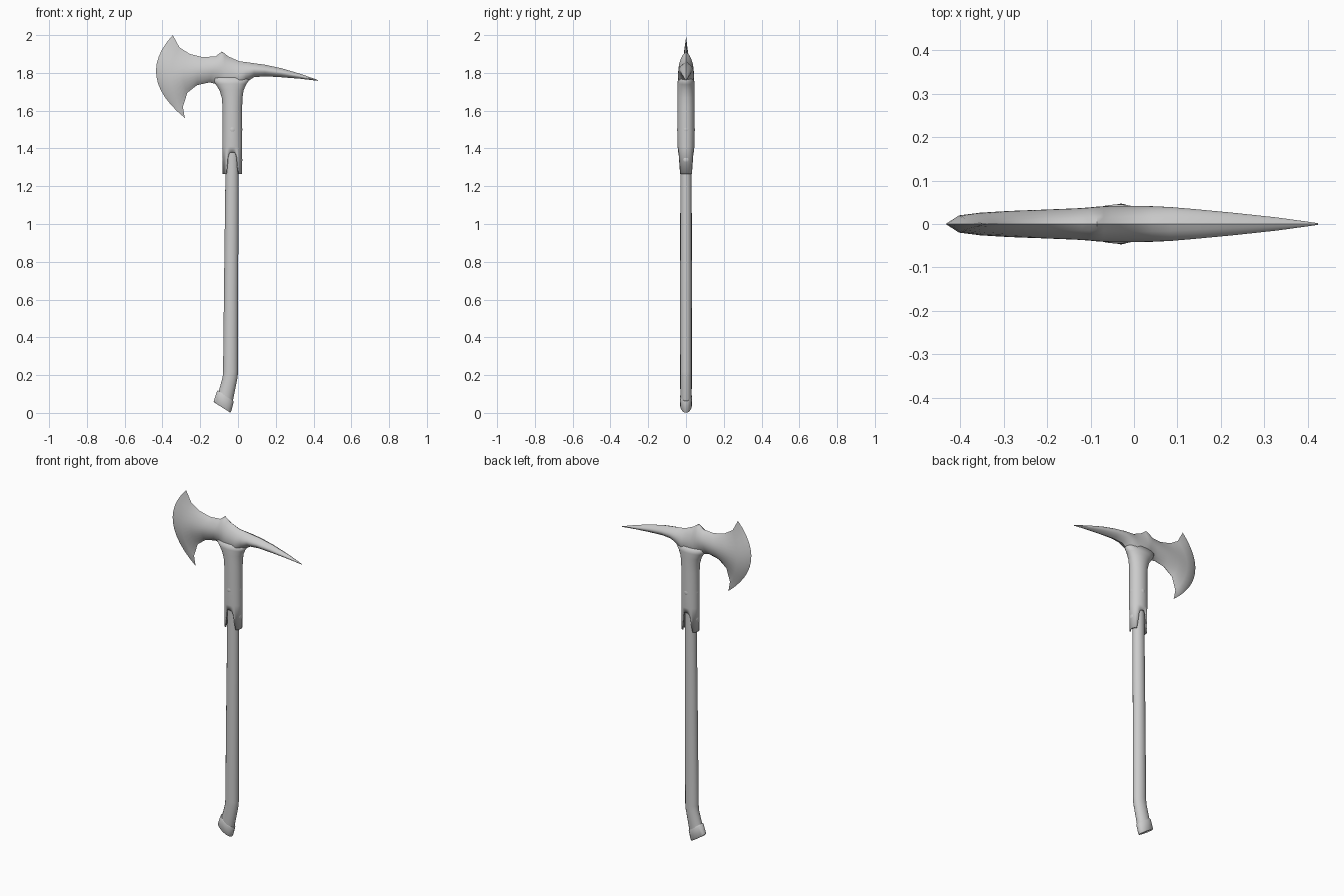
import bpy, bmesh, math
from mathutils import Vector

if "Cube" in bpy.data.objects:
    bpy.data.objects.remove(bpy.data.objects["Cube"])


def loft(name, rings, caps=True, angle=40):
    """Skin a list of equal-length point rings."""
    bm = bmesh.new()
    vs = [[bm.verts.new(p) for p in ring] for ring in rings]
    n = len(rings[0])
    for a, b in zip(vs, vs[1:]):
        for i in range(n):
            j = (i + 1) % n
            bm.faces.new((a[i], a[j], b[j], b[i]))
    if caps:
        bm.faces.new(vs[0])
        bm.faces.new(vs[-1])
    bmesh.ops.remove_doubles(bm, verts=bm.verts, dist=0.0002)
    bmesh.ops.recalc_face_normals(bm, faces=bm.faces)
    me = bpy.data.meshes.new(name)
    bm.to_mesh(me)
    bm.free()
    ob = bpy.data.objects.new(name, me)
    bpy.context.collection.objects.link(ob)
    smooth(ob, angle)
    return ob


def smooth(ob, angle):
    bpy.ops.object.select_all(action='DESELECT')
    ob.select_set(True)
    bpy.context.view_layer.objects.active = ob
    bpy.ops.object.shade_smooth_by_angle(angle=math.radians(angle))


def oval(left, right, hy, n=16):
    """Elliptical ring between two outline points given as (x, z)."""
    l, r = Vector((left[0], 0, left[1])), Vector((right[0], 0, right[1]))
    c, h = (l + r) / 2, (r - l) / 2
    return [c + h * math.cos(t) + Vector((0, hy * math.sin(t), 0))
            for t in (2 * math.pi * i / n for i in range(n))]


def lens(top, bottom, mid_x, hy, p, n=12):
    """Lens-shaped section, bowed in x through mid_x, from top to bottom."""
    bow = mid_x - (top[0] + bottom[0]) / 2
    pts = []
    for i in range(2 * n):
        t = i / n if i <= n else 2 - i / n
        side = 1 if i <= n else -1
        x = top[0] + (bottom[0] - top[0]) * t + 4 * t * (1 - t) * bow
        z = top[1] + (bottom[1] - top[1]) * t
        pts.append((x, side * hy * max(0, math.sin(math.pi * t)) ** p, z))
    return pts


# Wooden shaft with kinked grip
loft("shaft", [oval(*r) for r in (
    ((-.065, 1.6), (.003, 1.6), .030), ((-.066, 1.3), (.003, 1.3), .030),
    ((-.073, .75), (.001, .75), .031), ((-.079, .22), (.0, .22), .031),
    ((-.081, .19), (-.002, .19), .031), ((-.106, .10), (-.029, .055), .030))])

# Pommel cap
loft("pommel_cap", [oval(*r) for r in (
    ((-.106, .119), (-.024, .062), .029), ((-.112, .113), (-.023, .057), .032),
    ((-.129, .062), (-.036, .008), .031), ((-.125, .055), (-.040, .001), .027))])

# Axe blade, centre and back spike as one lofted head:
# top x,z / bottom x,z / mid x / half thickness / roundness
head = (
    (-.345, 2.0, -.28, 1.56, -.432, .0, 1), (-.337, 1.985, -.284, 1.575, -.402, .02, 1),
    (-.31, 1.935, -.292, 1.62, -.355, .026, .9), (-.255, 1.90, -.268, 1.695, -.29, .030, .8),
    (-.185, 1.883, -.217, 1.735, -.21, .033, .75), (-.117, 1.888, -.15, 1.75, -.135, .036, .7),
    (-.10, 1.902, -.105, 1.738, -.105, .038, .7), (-.085, 1.913, -.085, 1.715, -.085, .040, .7),
    (-.07, 1.902, -.07, 1.70, -.07, .041, .7), (-.053, 1.888, -.05, 1.70, -.05, .042, .7),
    (.005, 1.862, .005, 1.71, .005, .042, .65), (.042, 1.857, .042, 1.75, .042, .041, .65),
    (.085, 1.851, .085, 1.777, .085, .039, .65), (.143, 1.843, .143, 1.782, .143, .034, .7),
    (.228, 1.825, .228, 1.777, .228, .026, .75), (.33, 1.795, .33, 1.769, .33, .015, .8),
    (.424, 1.762, .424, 1.758, .424, .002, 1))
loft("axe_head", [lens((a, b), (c, d), m, hy, p) for a, b, c, d, m, hy, p in head])

# Flared socket with two tongues running down the shaft
N = 48
rows = [[(x, y, z) for x, y, z in oval((cx - rx, z0), (cx + rx, z0), ry, N)]
        for cx, rx, ry, z0 in (
            (-.037, .095, .034, 1.775), (-.037, .073, .037, 1.742),
            (-.034, .056, .037, 1.71), (-.031, .047, .037, 1.67),
            (-.030, .044, .037, 1.62), (-.030, .044, .037, 1.48),
            (-.030, .044, .036, 1.41))]
hem = []
for i, (x, y, z) in enumerate(oval((-.073, 0), (.013, 0), .0345, N)):
    c = abs(math.cos(2 * math.pi * i / N))
    drop = 1.265 + .115 * math.sqrt(1 - (c / .62) ** 4) if c < .62 else 1.265
    hem.append((x, y, drop))
rows.append(hem)
socket = loft("socket", rows, caps=False)
wall = socket.modifiers.new("wall", 'SOLIDIFY')
wall.thickness = .008
wall.offset = -1

# Domed rivets
rivets = [("side", x, 0, z) for z in (1.5, 1.34) for x in (-.073, .013)]
rivets += [("face", -.03, y, 1.5) for y in (-.036, .036)]
for kind, x, y, z in rivets:
    bpy.ops.mesh.primitive_uv_sphere_add(segments=16, ring_count=8, radius=1, location=(x, y, z))
    ob = bpy.context.object
    ob.name = kind + "_rivet"
    ob.scale = (.010, .018, .021) if kind == "side" else (.018, .011, .021)
    smooth(ob, 60)
